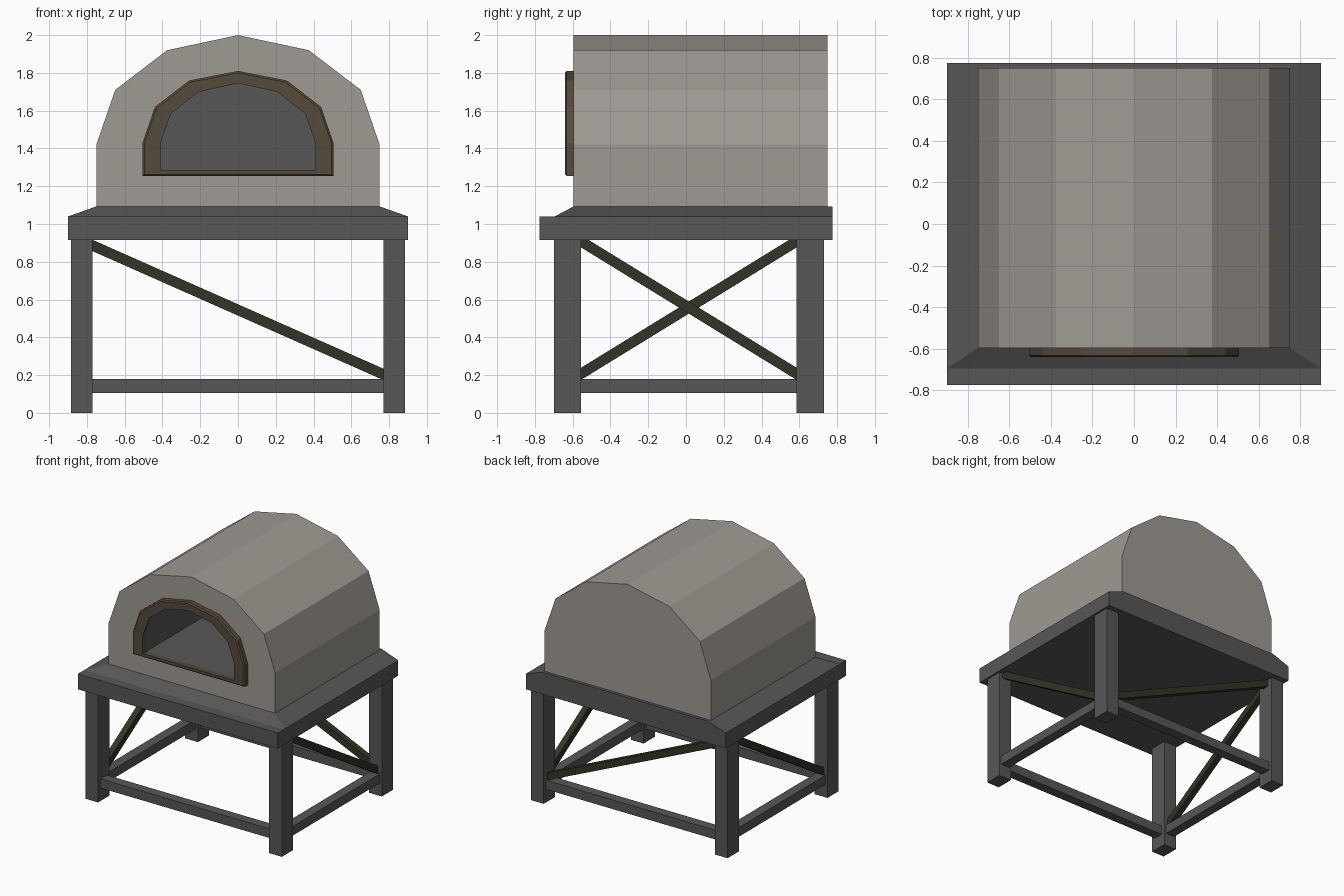
import bpy, bmesh
from mathutils import Vector

if "Cube" in bpy.data.objects:
    bpy.data.objects.remove(bpy.data.objects["Cube"])


def material(name, rgb):
    m = bpy.data.materials.new(name)
    m.diffuse_color = (*rgb, 1)
    m.use_nodes = True
    m.node_tree.nodes["Principled BSDF"].inputs["Base Color"].default_value = m.diffuse_color
    return m


CLAY = material("clay grey", (0.345, 0.322, 0.290))
IRON = material("dark iron", (0.095, 0.095, 0.095))
BROWN = material("brown trim", (0.093, 0.069, 0.045))
OLIVE = material("dark olive", (0.033, 0.033, 0.019))


def finish(name, bm, mats):
    bmesh.ops.recalc_face_normals(bm, faces=bm.faces[:])
    me = bpy.data.meshes.new(name)
    bm.to_mesh(me)
    bm.free()
    for m in mats:
        me.materials.append(m)
    ob = bpy.data.objects.new(name, me)
    bpy.context.collection.objects.link(ob)
    return ob


def loft(name, rings, mats, closed=False, inner_from=None):
    """Skin rings of 3D points; steps from inner_from on get material 1."""
    bm = bmesh.new()
    vs = [[bm.verts.new(p) for p in r] for r in rings]
    n = len(rings[0])
    for k in range(len(vs) if closed else len(vs) - 1):
        a, b = vs[k], vs[(k + 1) % len(vs)]
        for i in range(n):
            f = bm.faces.new((a[i], a[(i + 1) % n], b[(i + 1) % n], b[i]))
            if inner_from is not None and k >= inner_from:
                f.material_index = 1
    if not closed:
        bm.faces.new(vs[0])
        f = bm.faces.new(vs[-1])
        if inner_from is not None:
            f.material_index = 1
    return finish(name, bm, mats)


def box(name, x0, x1, y0, y1, z0, z1, mat):
    ring = [(x0, y0), (x1, y0), (x1, y1), (x0, y1)]
    return loft(name, [[(x, y, z) for x, y in ring] for z in (z0, z1)], [mat])


def beam(name, a, b, width, depth, mat):
    """Square-cut bar between two points, width measured in its upright plane."""
    a, b = Vector(a), Vector(b)
    d = (b - a).normalized()
    side = d.cross(Vector((0, 0, 1))).normalized()
    up = side.cross(d)
    offs = [side * (s * depth / 2) + up * (t * width / 2)
            for s, t in ((-1, -1), (1, -1), (1, 1), (-1, 1))]
    return loft(name, [[p + o for o in offs] for p in (a, b)], [mat])


def arch(half, y):
    """Mirror a half profile (bottom corner to apex) into a full ring at y."""
    full = half + [(-x, z) for x, z in reversed(half[:-1])]
    return [(x, y, z) for x, z in full]


# Oven dome with a hollow chamber
DOME = [(0.75, 1.09), (0.75, 1.42), (0.65, 1.71), (0.375, 1.92), (0, 2.0)]
TRIM = [(0.505, 1.255), (0.505, 1.43), (0.44, 1.62), (0.258, 1.76), (0, 1.81)]
TRIM_IN = [(0.495, 1.263), (0.495, 1.43), (0.431, 1.612), (0.252, 1.751), (0, 1.80)]
HOLE = [(0.41, 1.285), (0.41, 1.43), (0.355, 1.585), (0.207, 1.70), (0, 1.745)]
FRONT, BACK = -0.595, 0.75
loft("oven_dome", [arch(DOME, BACK), arch(DOME, FRONT), arch(HOLE, FRONT),
                   arch(HOLE, 0.62)], [CLAY, IRON], inner_from=2)

# Door surround with a chamfered outer edge
loft("door_surround", [arch(TRIM, FRONT), arch(TRIM, -0.632), arch(TRIM_IN, -0.64),
                       arch(HOLE, -0.64), arch(HOLE, FRONT)], [BROWN], closed=True)

# Table slab and the sloped plinth on it
box("table_slab", -0.9, 0.9, -0.775, 0.775, 0.915, 1.04, IRON)
loft("sloped_plinth", [
    [(-0.9, -0.695, 1.04), (0.9, -0.695, 1.04), (0.9, 0.775, 1.04), (-0.9, 0.775, 1.04)],
    [(-0.75, -0.595, 1.093), (0.75, -0.595, 1.093), (0.75, 0.775, 1.093), (-0.75, 0.775, 1.093)],
], [IRON])

# Legs and low rails
LX, LY = (0.77, 0.885), {"front": (-0.70, -0.555), "back": (0.585, 0.73)}
for end, (y0, y1) in LY.items():
    ym = (y0 + y1) / 2
    for side, s in (("left", -1), ("right", 1)):
        xs = sorted((s * LX[0], s * LX[1]))
        box(f"{end}_{side}_leg", *xs, y0, y1, 0, 0.915, IRON)
    box(f"{end}_rail", -0.77, 0.77, ym - 0.04, ym + 0.04, 0.105, 0.18, IRON)
XM = sum(LX) / 2
for side, s in (("left", -1), ("right", 1)):
    box(f"{side}_rail", s * XM - 0.04, s * XM + 0.04, -0.555, 0.585, 0.105, 0.18, IRON)

# Diagonal braces on the back and both sides
YB = sum(LY["back"]) / 2
beam("back_brace", (-0.79, YB, 0.895), (0.79, YB, 0.195), 0.055, 0.05, OLIVE)
beam("right_brace", (XM, -0.575, 0.92), (XM, 0.605, 0.195), 0.055, 0.05, OLIVE)
beam("left_brace", (-XM, 0.605, 0.92), (-XM, -0.575, 0.195), 0.055, 0.05, OLIVE)
